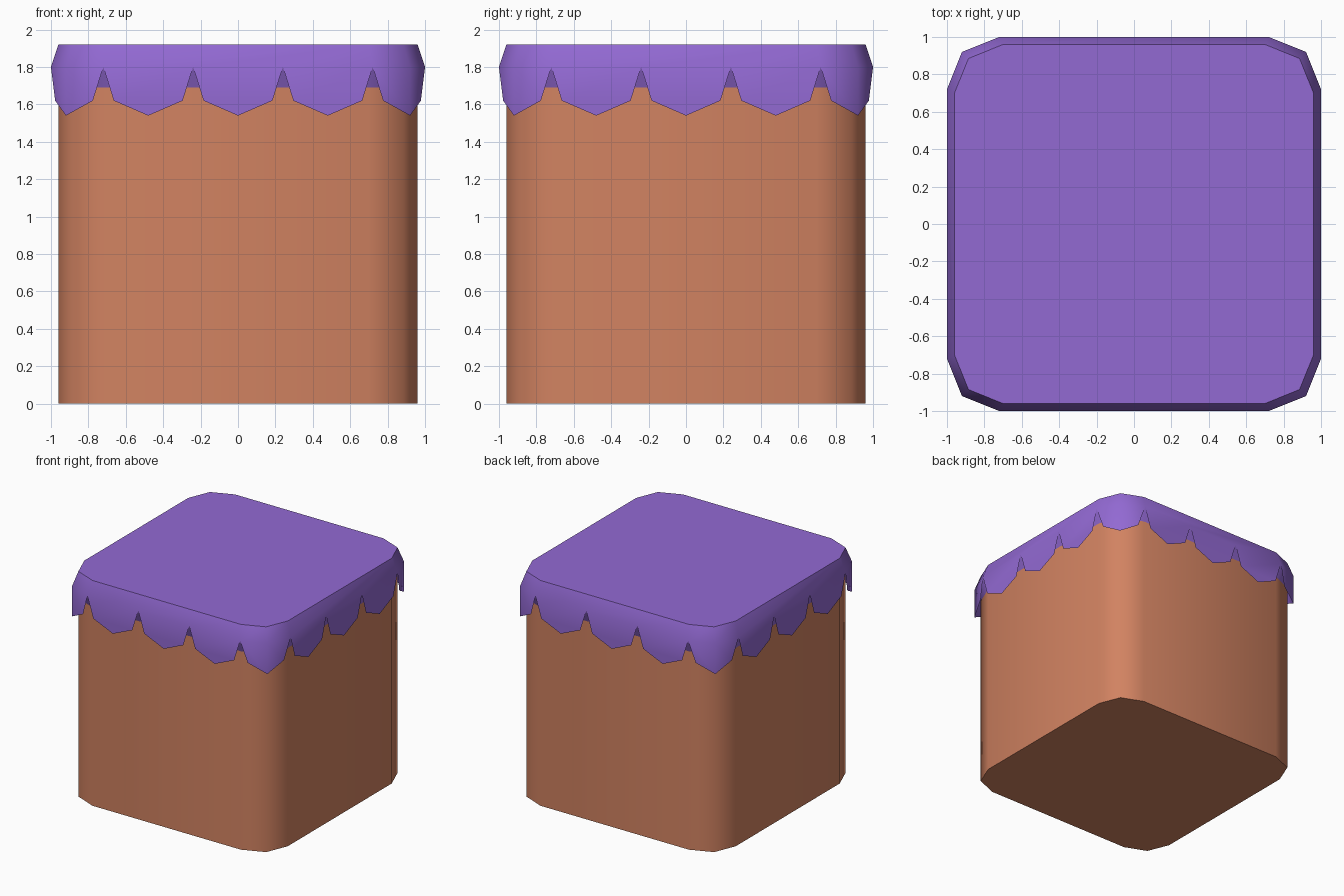
import bpy, bmesh, math

if "Cube" in bpy.data.objects:
    bpy.data.objects.remove(bpy.data.objects["Cube"])


def material(name, rgb):
    m = bpy.data.materials.new(name)
    m.diffuse_color = (*rgb, 1)
    m.use_nodes = True
    m.node_tree.nodes["Principled BSDF"].inputs["Base Color"].default_value = m.diffuse_color
    return m


BROWN = material("clay brown", (0.64, 0.225, 0.12))
PURPLE = material("icing purple", (0.29, 0.142, 0.65))


def turn(p, k):
    """Rotate a point by k quarter turns about z."""
    x, y, z = p
    for _ in range(k % 4):
        x, y = -y, x
    return (x, y, z)


def ring(flat, half, corner, z):
    """Square outline with two-step chamfered corners."""
    side = [(-flat, -half, z), (flat, -half, z), (corner, -corner, z)]
    return [turn(p, k) for k in range(4) for p in side]


def finish(name, faces, mat):
    bm = bmesh.new()
    for pts in faces:
        bm.faces.new([bm.verts.new(p) for p in pts])
    bmesh.ops.remove_doubles(bm, verts=bm.verts, dist=0.0005)
    me = bpy.data.meshes.new(name)
    bm.to_mesh(me)
    bm.free()
    me.materials.append(mat)
    ob = bpy.data.objects.new(name, me)
    bpy.context.collection.objects.link(ob)
    bpy.ops.object.select_all(action='DESELECT')
    ob.select_set(True)
    bpy.context.view_layer.objects.active = ob
    bpy.ops.object.shade_smooth_by_angle(angle=math.radians(60))
    return ob


def walls(low, high):
    n = len(low)
    return [[low[i], low[(i + 1) % n], high[(i + 1) % n], high[i]] for i in range(n)]


# Soil block: open at the top, where the icing covers it
base = ring(0.70, 0.96, 0.885, 0)
collar = ring(0.70, 0.96, 0.885, 1.69)
finish("block_body", walls(base, collar) + [base[::-1]], BROWN)

# Slanted underside of the icing lip
lip = ring(0.72, 1.0, 0.92, 1.80)
finish("icing_underside", walls(collar, lip), PURPLE)

# Icing cap: top, sloped rim and thin hanging drips
LIP, SHOULDER, TIP = 1.80, 1.62, 1.54
top = ring(0.70, 0.96, 0.885, 1.92)
faces = [top]
notches = (-0.72, -0.24, 0.24, 0.72)
for k in range(4):
    # rim split at every notch so the drips share its edge
    edge_pts = [(x, -1.0, LIP) for x in notches]
    rim = [(-0.70, -0.96, 1.92)] + edge_pts + [(0.70, -0.96, 1.92)]
    faces.append([turn(p, k) for p in rim])
    i = 3 * k
    for a, b in ((i + 1, i + 2), (i + 2, (i + 3) % 12)):
        faces.append([lip[a], lip[b], top[b], top[a]])
    # three drips on the straight side
    for a, b in zip(notches, notches[1:]):
        drip = [(a, -1, LIP), (a + 0.056, -1, SHOULDER), ((a + b) / 2, -1, TIP),
                (b - 0.056, -1, SHOULDER), (b, -1, LIP)]
        faces.append([turn(p, k) for p in drip])
    # folded corner drip
    c = 0.92
    half_a = [(0.72, -1, LIP), (0.776, -0.9776, SHOULDER), (c, -c, TIP), (c, -c, LIP)]
    half_b = [(-y, -x, z) for x, y, z in half_a][::-1]
    faces += [[turn(p, k) for p in h] for h in (half_a, half_b)]
finish("icing_cap", faces, PURPLE)
